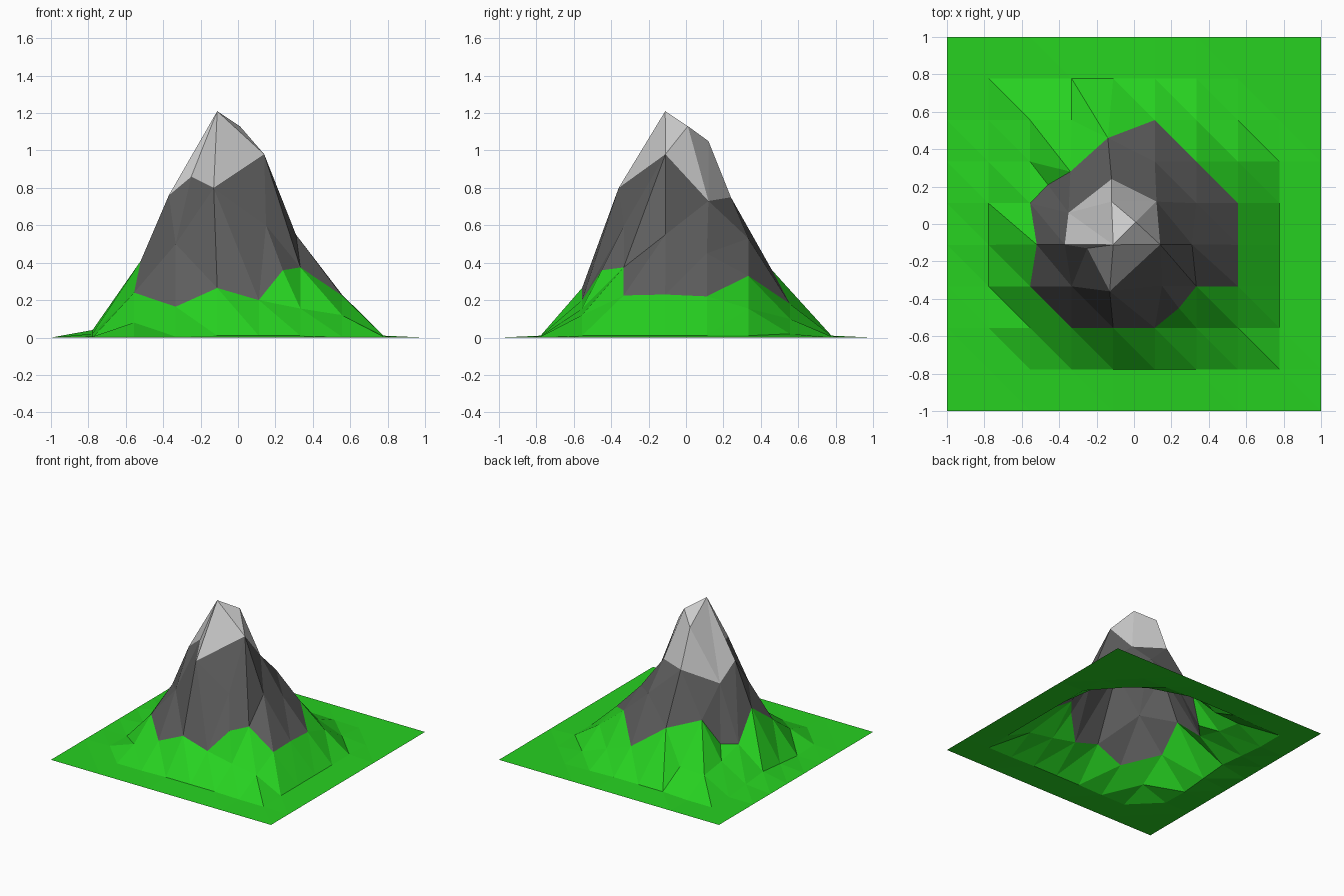
import bpy

if "Cube" in bpy.data.objects:
    bpy.data.objects.remove(bpy.data.objects["Cube"])

N = 10
STEP = 2 / (N - 1)
GRASS_TOP, SNOW_LINE = 0.16, 0.62

# Heights of the inner grid points, rows from front (-y) to back (+y)
HEIGHTS = [
    [0, .005, .005, .01, .01, .01, .005, .005],
    [.005, .08, .165, .265, .20, .155, .12, .01],
    [0, .24, .50, .80, .60, .375, .225, .01],
    [.02, .41, .76, 1.21, .98, .55, .23, .01],
    [.04, .205, .63, 1.05, .73, .45, .22, .01],
    [.02, .15, .41, .75, .53, .33, .155, .01],
    [0, .12, .13, .36, .18, .10, .02, 0],
    [0, 0, .01, .01, .01, .005, 0, 0],
]
# Sideways pushes of single grid points (column, row) -> (x, y)
MOVED = {
    (2, 4): (-.52, -.11), (3, 4): (-.37, -.11), (3, 5): (-.35, .06),
    (4, 3): (-.13, -.36), (5, 3): (.15, -.33), (5, 4): (.14, -.11),
    (4, 6): (-.12, .24), (3, 6): (-.34, .28), (4, 7): (-.14, .46),
    (6, 4): (.31, -.11), (5, 5): (.12, .12), (4, 5): (-.12, .12),
}
# Extra points in the middle of single cells
POKED = {
    (4, 4): (.01, .01, 1.13), (3, 3): (-.25, -.13, .86),
    (5, 2): (.24, -.45, .36), (2, 5): (-.46, .21, .22),
}


def grid_point(i, j):
    x, y = MOVED.get((i, j), (-1 + i * STEP, -1 + j * STEP))
    inner = 0 < i < N - 1 and 0 < j < N - 1
    return (x, y, HEIGHTS[j - 1][i - 1] if inner else 0)


def use_rising_diagonal(quad):
    # one low corner at front right or back left sets the colour border
    for level in (GRASS_TOP, SNOW_LINE):
        low = [k for k in range(4) if verts[quad[k]][2] < level]
        if low in ([1], [3]):
            return True
    return False


# Terrain triangles
verts = [grid_point(i, j) for j in range(N) for i in range(N)]
faces = []
for j in range(N - 1):
    for i in range(N - 1):
        a = j * N + i
        quad = (a, a + 1, a + N + 1, a + N)
        if (i, j) in POKED:
            verts.append(POKED[(i, j)])
            c = len(verts) - 1
            faces += [(quad[k], quad[(k + 1) % 4], c) for k in range(4)]
        elif use_rising_diagonal(quad):
            faces += [(quad[0], quad[1], quad[2]), (quad[0], quad[2], quad[3])]
        else:
            faces += [(quad[0], quad[1], quad[3]), (quad[1], quad[2], quad[3])]

mesh = bpy.data.meshes.new("mountain")
mesh.from_pydata(verts, [], faces)
mountain = bpy.data.objects.new("mountain", mesh)
bpy.context.collection.objects.link(mountain)

# Grass, rock and snow colours by height
for name, colour in (("grass", (.02, .64, .015, 1)),
                     ("rock", (.11, .11, .11, 1)),
                     ("snow", (.6, .6, .6, 1))):
    mat = bpy.data.materials.new(name)
    mat.diffuse_color = colour
    mat.use_nodes = True
    mat.node_tree.nodes["Principled BSDF"].inputs["Base Color"].default_value = mat.diffuse_color
    mesh.materials.append(mat)
for p in mesh.polygons:
    lowest = min(verts[v][2] for v in p.vertices)
    p.material_index = (lowest >= GRASS_TOP) + (lowest >= SNOW_LINE)
